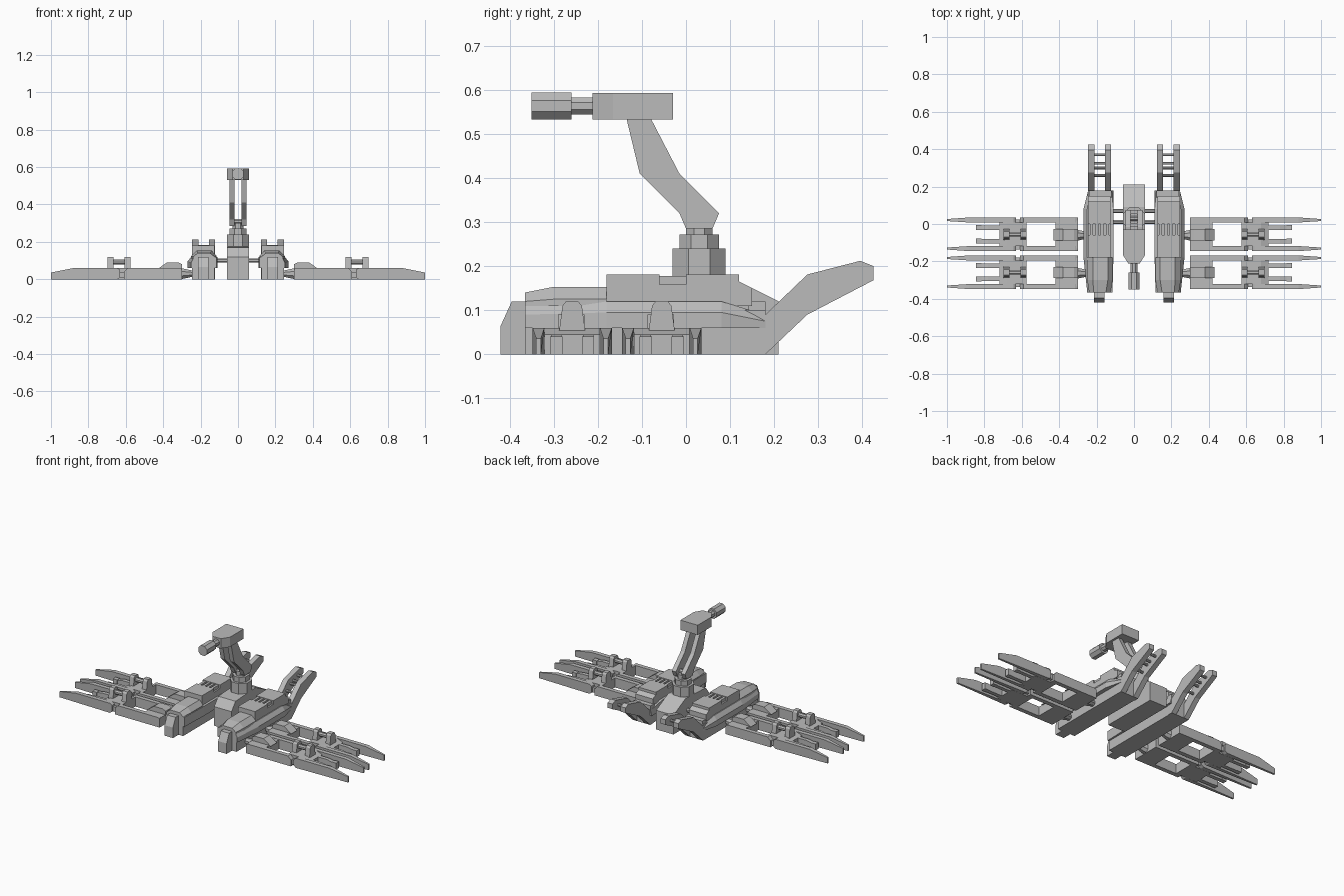
import bpy
import math
from mathutils import Vector

cube = bpy.data.objects.get("Cube")
if cube:
    bpy.data.objects.remove(cube, do_unlink=True)

grey = bpy.data.materials.new("hull_grey")
grey.use_nodes = True
grey.diffuse_color = (0.5, 0.5, 0.5, 1)
grey.node_tree.nodes["Principled BSDF"].inputs["Base Color"].default_value = (0.5, 0.5, 0.5, 1)


def prism(name, profile, axis, lo, hi, end=None):
    """Extrude a 2D profile along an axis; end optionally replaces the far profile."""
    def place(p, d):
        v = list(p)
        v.insert(axis, d)
        return Vector(v)
    n = len(profile)
    verts = [place(p, lo) for p in profile] + [place(p, hi) for p in (end or profile)]
    faces = [(i, (i + 1) % n, n + (i + 1) % n, n + i) for i in range(n)]
    faces += [tuple(range(n)), tuple(range(n, 2 * n))]
    mesh = bpy.data.meshes.new(name)
    mesh.from_pydata(verts, [], faces)
    mesh.materials.append(grey)
    obj = bpy.data.objects.new(name, mesh)
    bpy.context.collection.objects.link(obj)
    bpy.context.view_layer.objects.active = obj
    bpy.ops.object.mode_set(mode='EDIT')
    bpy.ops.mesh.select_all(action='SELECT')
    bpy.ops.mesh.normals_make_consistent(inside=False)
    bpy.ops.object.mode_set(mode='OBJECT')
    return obj


def box(name, x, y, z):
    return prism(name, [(x[0], y[0]), (x[1], y[0]), (x[1], y[1]), (x[0], y[1])], 2, *z)


def ring(a, b, r, n=8):
    return [(a + r * math.cos(math.tau * (i + .5) / n),
             b + r * math.sin(math.tau * (i + .5) / n)) for i in range(n)]


def mirror(obj):
    """Mirror a part across the centre plane."""
    mod = obj.modifiers.new("mirror", 'MIRROR')
    mod.use_axis[0] = True
    return obj


# Central body
prism("central_body", [(-.15, 0), (-.15, .12), (-.11, .17), (.09, .18), (.15, .15),
                       (.21, .12), (.21, 0)], 0, -.06, .06)
for y in (.01, .07):
    mirror(prism("body_connector", ring(y, .1, .012), 0, .05, .13))

# Turret
prism("turret_base", ring(0, .03, .065), 2, .17, .24)
prism("turret_collar", ring(0, .03, .049), 2, .24, .272)
prism("turret_neck", ring(0, .03, .032), 2, .272, .3)
arm = [(0, .285), (.06, .285), (.075, .32), (-.015, .41), (-.08, .535),
       (-.135, .535), (-.105, .41), (-.015, .32)]
mirror(prism("arm_plate", arm, 0, .018, .046))
prism("arm_pivot", ring(.03, .31, .014), 0, -.04, .04)
prism("head", [(-.06, -.03), (-.06, -.165), (-.03, -.212), (.03, -.212),
               (.06, -.165), (.06, -.03)], 2, .532, .593)
prism("barrel_neck", ring(0, .563, .021), 1, -.27, -.2)
prism("barrel", ring(0, .563, .033), 1, -.35, -.26)

# Side pods
mirror(prism("pod_keel", [(-.365, 0), (-.365, .1), (.18, .1), (.18, 0)], 0, .125, .245))
mid = [(.11, .06), (.27, .06), (.27, .095), (.25, .12), (.11, .12)]
tail = [(.11, .06), (.245, .06), (.245, .075), (.235, .09), (.12, .09)]
nose = [(.115, .06), (.25, .06), (.25, .09), (.235, .12), (.115, .12)]
mirror(prism("pod_front_hull", nose, 1, -.365, -.18, mid))
mirror(prism("pod_middle_hull", mid, 1, -.18, .08))
mirror(prism("pod_rear_hull", mid, 1, .08, .18, tail))
mirror(prism("pod_nose", [(-.42, 0), (-.42, .065), (-.395, .12), (-.3, .12), (-.3, 0)],
             0, .157, .215))
cover = [(.115, .11), (.25, .11), (.25, .125), (.22, .153), (.14, .153), (.115, .125)]
front = [(.125, .11), (.24, .11), (.24, .12), (.215, .14), (.15, .14), (.125, .12)]
mirror(prism("pod_front_cover", front, 1, -.365, -.3, cover))
mirror(prism("pod_cover", cover, 1, -.3, -.18))
mirror(box("pod_front_block", (.125, .245), (-.18, -.06), (.11, .181)))
mirror(box("vent_floor", (.125, .245), (-.06, 0), (.11, .158)))
for i in range(4):
    x = .135 + i * .028
    mirror(box("vent_fin", (x, x + .016), (-.06, 0), (.15, .178)))
mirror(prism("pod_rear_block", [(0, .11), (0, .181), (.12, .181), (.12, .165),
                                (.15, .15), (.15, .11)], 0, .125, .245))
mirror(box("pod_rear_deck", (.12, .24), (.14, .18), (.08, .12)))

# Tail fins and rungs
fin = [(.15, 0), (.18, 0), (.275, .09), (.425, .168), (.425, .2), (.395, .212),
       (.275, .181), (.18, .09), (.15, .09)]
for x in (.122, .212):
    mirror(prism("tail_fin", fin, 0, x, x + .033))
for y, z in ((.26, .12), (.3, .15), (.325, .16), (.37, .175)):
    mirror(prism("tail_rung", ring(y, z, .008), 0, .14, .225))

# Four folded legs with claws
for c in (-.055, -.258):
    mirror(prism("leg_joint", ring(c - .005, .03, .016), 0, .235, .305,
                 ring(c - .005, .03, .032)))
    mirror(box("leg_root", (.3, .42), (c - .075, c + .075), (0, .058)))
    mirror(prism("leg_root_cap", [(.3, .05), (.3, .08), (.32, .09), (.38, .09), (.43, .055)],
                 1, c - .032, c + .028))
    mirror(prism("leg_hand", [(.575, 0), (.575, .06), (.68, .06), (.72, .045), (.72, 0)],
                 1, c - .063, c + .063))
    # Dumbbell actuator
    for x in (.575, .666):
        mirror(prism("actuator_mount", [(c - .03, .05), (c - .022, .11), (c - .014, .12),
                     (c + .014, .12), (c + .022, .11), (c + .03, .05)], 0, x, x + .031))
    mirror(prism("actuator_rod", ring(c, .092, .014), 0, .59, .68))
    for s in (-1, 1):
        ys = (c + s * .063, c + s * .09)
        rail = [(.3, 0), (.3, .055), (.315, .06), (.59, .06), (.61, .04), (.61, 0)]
        mirror(prism("leg_rail", rail, 1, *ys))
        # Inner fingers
        prong = [(.7, 0), (.7, .045), (.78, .045), (.845, .032), (.845, 0)]
        mirror(prism("inner_finger", prong, 1, c + s * .024, c + s * .048))
        mirror(box("finger_knuckle", (.815, .845), sorted((c + s * .022, c + s * .05)), (0, .04)))
        # Outer claw, narrowing toward the tip
        claw = mirror(prism("outer_claw", [(.63, .01), (.63, .05), (.645, .06), (.88, .06),
                            (1, .036), (1, 0), (.645, 0)], 1, *ys))
        for v in claw.data.vertices:
            if v.co.x > .99:
                v.co.y = c + s * .076 + (v.co.y - c - s * .076) * .4
        mirror(box("claw_hinge", (.6, .66), sorted((c + s * .055, c + s * .08)), (.01, .04)))
